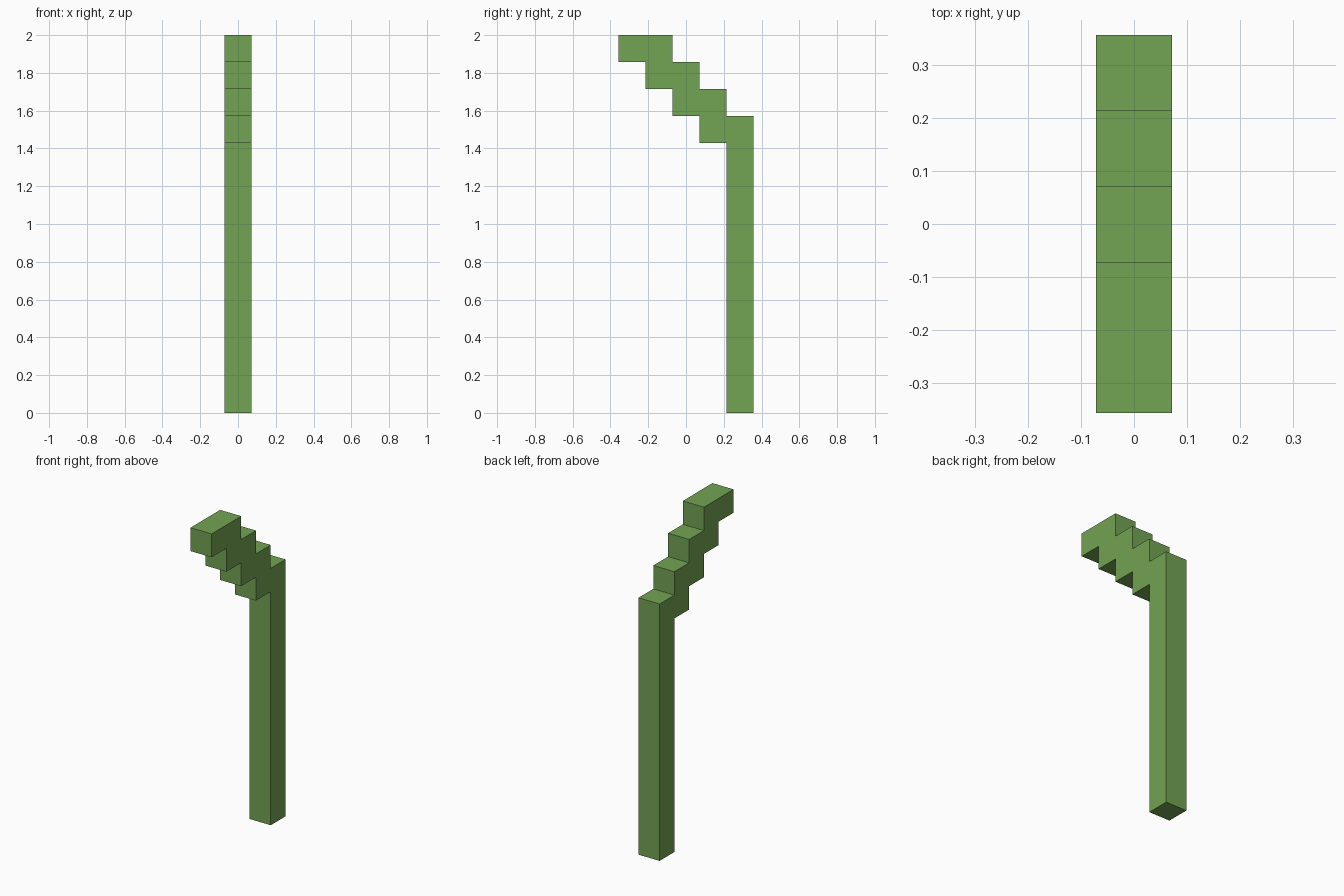
import bpy
import bmesh

cube = bpy.data.objects.get("Cube")
if cube:
    bpy.data.objects.remove(cube, do_unlink=True)

U = 1 / 7  # one block

# Material
green = bpy.data.materials.new("leaf green")
green.use_nodes = True
colour = (0.171, 0.366, 0.087, 1)
green.diffuse_color = colour
green.node_tree.nodes["Principled BSDF"].inputs["Base Color"].default_value = colour

# Stepped side outline in blocks (y, z): up the back, then down the underside
outline = [(2.5, 0), (2.5, 11)]
for i in range(3):
    outline += [(1.5 - i, 11 + i), (1.5 - i, 12 + i)]
outline += [(-2.5, 14), (-2.5, 13)]
for i in range(3):
    outline += [(-1.5 + i, 13 - i), (-1.5 + i, 12 - i)]
outline += [(1.5, 10), (1.5, 0)]

# Extrude the outline one block wide
bm = bmesh.new()
side = bm.faces.new([bm.verts.new((-U / 2, y * U, z * U)) for y, z in outline])
extruded = bmesh.ops.extrude_face_region(bm, geom=[side], use_keep_orig=True)
verts = [g for g in extruded["geom"] if isinstance(g, bmesh.types.BMVert)]
bmesh.ops.translate(bm, verts=verts, vec=(U, 0, 0))
bmesh.ops.recalc_face_normals(bm, faces=bm.faces)

mesh = bpy.data.meshes.new("stepped_stem")
bm.to_mesh(mesh)
bm.free()
mesh.materials.append(green)
stem = bpy.data.objects.new("stepped_stem", mesh)
bpy.context.collection.objects.link(stem)
